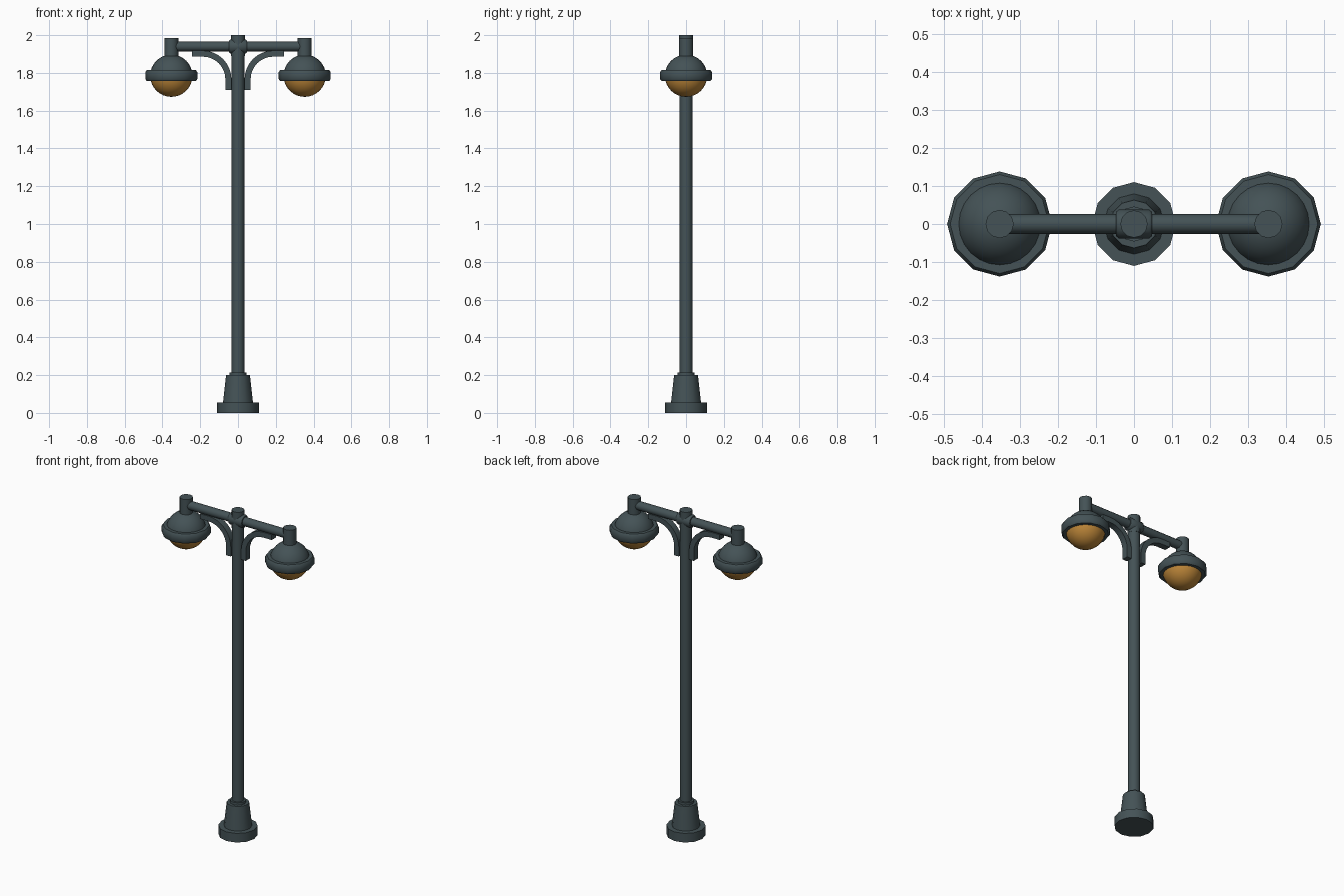
import bpy, bmesh, math
from mathutils import Matrix

if "Cube" in bpy.data.objects:
    bpy.data.objects.remove(bpy.data.objects["Cube"])


def mat(name, col):
    m = bpy.data.materials.new(name)
    m.diffuse_color = (*col, 1)
    m.use_nodes = True
    m.node_tree.nodes["Principled BSDF"].inputs["Base Color"].default_value = m.diffuse_color
    return m


METAL = mat("dark slate metal", (0.058, 0.085, 0.093))
AMBER = mat("amber glass", (0.5, 0.235, 0.04))


def finish(bm, name, material, angle=40):
    bmesh.ops.recalc_face_normals(bm, faces=bm.faces)
    me = bpy.data.meshes.new(name)
    bm.to_mesh(me)
    bm.free()
    me.materials.append(material)
    for p in me.polygons:
        p.use_smooth = True
    me.set_sharp_from_angle(angle=math.radians(angle))
    ob = bpy.data.objects.new(name, me)
    bpy.context.collection.objects.link(ob)
    return ob


def lathe(name, profile, material, x=0, sides=12, closed=False, turn=None):
    """Revolve (radius, z) points; ends are capped unless the profile is a closed loop."""
    bm = bmesh.new()
    rings = []
    for r, z in profile:
        if r < 1e-6:
            rings.append([bm.verts.new((0, 0, z))] * sides)
        else:
            rings.append([bm.verts.new((r * math.cos(a), r * math.sin(a), z))
                          for a in (2 * math.pi * i / sides for i in range(sides))])
    pairs = list(zip(rings, rings[1:])) + ([(rings[-1], rings[0])] if closed else [])
    for lo, hi in pairs:
        for i in range(sides):
            j = (i + 1) % sides
            bm.faces.new(list(dict.fromkeys((lo[i], lo[j], hi[j], hi[i]))))
    if not closed:
        for ring in (rings[0], rings[-1]):
            if ring[0] is not ring[1]:
                bm.faces.new(ring)
    if turn:
        bm.transform(turn)
    bm.transform(Matrix.Translation((x, 0, 0)))
    return finish(bm, name, material)


def bracket(name, side):
    """Curved strip from the pole up to the arm."""
    path = [(0.051, 1.71, 1, 0)]
    for i in range(9):
        a = math.pi / 2 * i / 8
        path.append((0.186 - 0.135 * math.cos(a), 1.767 + 0.135 * math.sin(a),
                     math.cos(a), -math.sin(a)))
    path.append((0.244, 1.902, 0, -1))
    bm = bmesh.new()
    t, w = 0.016, 0.02
    rings = [[bm.verts.new((side * (x + s * t * nx), y, z + s * t * nz))
              for s, y in ((-1, -w), (1, -w), (1, w), (-1, w))] for x, z, nx, nz in path]
    for a, b in zip(rings, rings[1:]):
        for i in range(4):
            j = (i + 1) % 4
            bm.faces.new((a[i], a[j], b[j], b[i]))
    bm.faces.new(rings[0])
    bm.faces.new(rings[-1])
    return finish(bm, name, METAL)


# Base and pole
lathe("base_plate", [(0.11, 0), (0.11, 0.056)], METAL)
lathe("base_cone", [(0.08, 0.05), (0.063, 0.2)], METAL)
lathe("base_collar", [(0.046, 0.19), (0.046, 0.215)], METAL)
lathe("pole", [(0.034, 0.2), (0.034, 1.9)], METAL)
lathe("pole_cap", [(0.036, 1.89), (0.036, 2.0)], METAL)

# Cross arm and its coupling, lying along x
lay = Matrix.Translation((0, 0, 1.94)) @ Matrix.Rotation(math.pi / 2, 4, 'Y')
lathe("cross_arm", [(0.026, -0.35), (0.026, 0.35)], METAL, turn=lay)
lathe("arm_coupling", [(0.032, -0.047), (0.038, -0.04), (0.038, 0.04), (0.032, 0.047)],
      METAL, turn=lay)

# Lamps and brackets on both sides
R, ZC = 0.112, 1.785


def arc(a0, a1, n=8):
    angles = [math.radians(a0 + (a1 - a0) * i / n) for i in range(n + 1)]
    return [(max(0, R * math.cos(a)), ZC + R * math.sin(a)) for a in angles]


for side, label in ((-1, "left"), (1, "right")):
    x = side * 0.353
    bracket(label + "_bracket", side)
    lathe(label + "_lamp_stem", [(0.037, 1.88), (0.037, 1.985)], METAL, x)
    lathe(label + "_lamp_dome", arc(0, 90), METAL, x, 24)
    lathe(label + "_lamp_rim", [(0.098, 1.757), (0.13, 1.757), (0.138, 1.768), (0.138, 1.803),
                                (0.13, 1.815), (0.098, 1.815)], METAL, x, closed=True)
    lathe(label + "_lamp_globe", arc(-90, -2), AMBER, x, 24)
